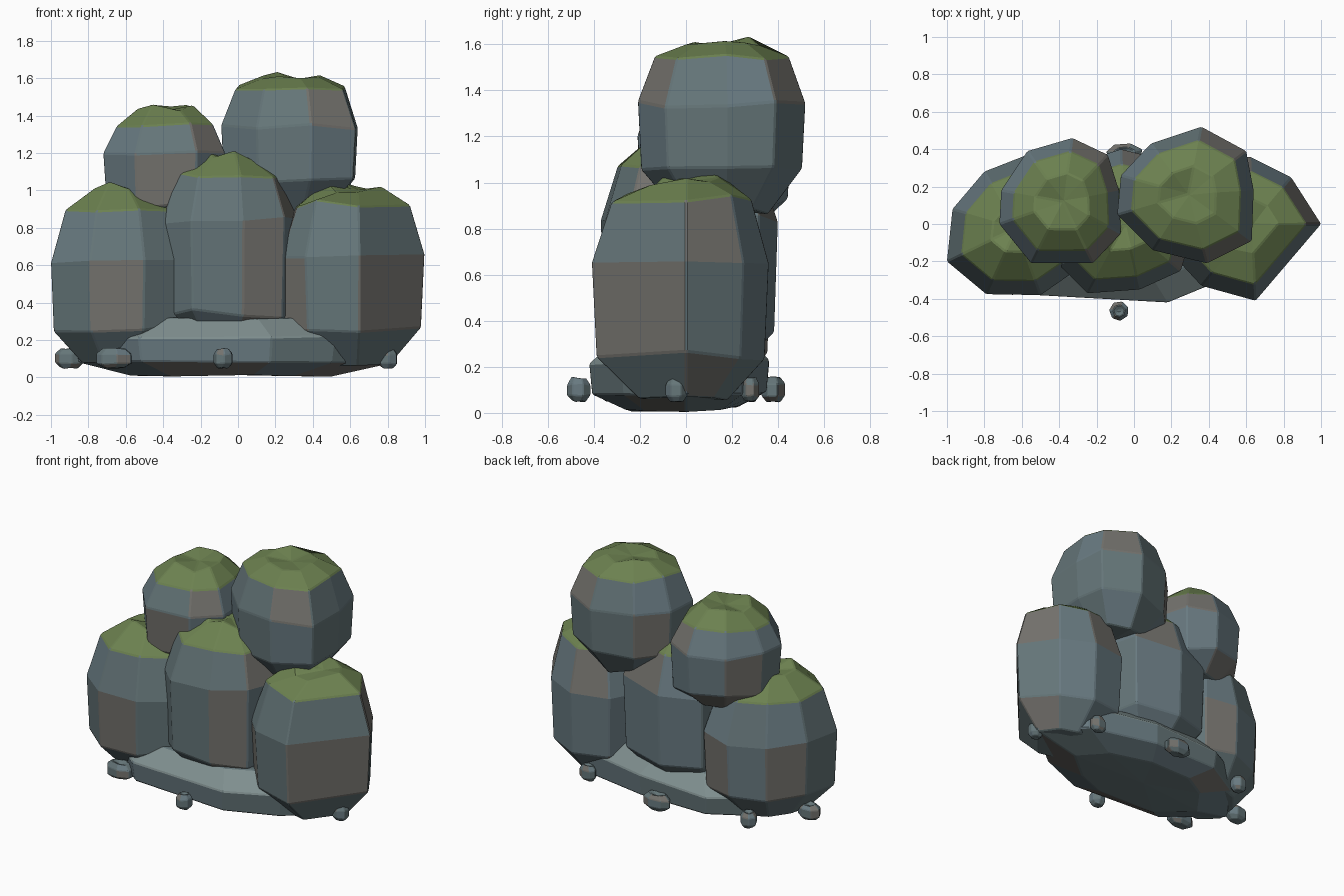
import bpy, bmesh, random
from math import sin, cos, tau

random.seed(4)


def material(name, rgb):
    m = bpy.data.materials.new(name)
    m.diffuse_color = (*rgb, 1)
    return m


MATS = [material("slate", (0.13, 0.18, 0.19)),
        material("blue_slate", (0.14, 0.195, 0.22)),
        material("brown_slate", (0.175, 0.17, 0.155)),
        material("moss", (0.15, 0.22, 0.08)),
        material("pale_slate", (0.21, 0.27, 0.27))]


def rock(name, centre, outline, levels, moss_from=None, bevel=0.007, pale_from=99):
    """Loft a plan outline through levels of (z, scale, z jitter); close both ends."""
    cx, cy = centre
    n = len(outline)
    bm = bmesh.new()
    rings = []
    for z, s, jit in levels:
        rings.append([bm.verts.new((cx + (x - cx) * s, cy + (y - cy) * s,
                                    z + random.uniform(-jit, jit)))
                      for x, y in outline])
    for k in range(len(rings) - 1):
        for i in range(n):
            j = (i + 1) % n
            f = bm.faces.new((rings[k][i], rings[k][j], rings[k + 1][j], rings[k + 1][i]))
            f.material_index = random.choice((0, 0, 1, 1, 2))
            if moss_from is not None and k >= moss_from:
                f.material_index = 3
            elif k >= pale_from:
                f.material_index = 4
    # fan caps
    for ring, dz, up in ((rings[0], 0.0, False), (rings[-1], -0.02, True)):
        z = sum(v.co.z for v in ring) / n + dz
        c = bm.verts.new((cx, cy, z))
        for i in range(n):
            f = bm.faces.new((ring[i], ring[(i + 1) % n], c))
            f.material_index = 3 if up and moss_from is not None else 0
    bmesh.ops.recalc_face_normals(bm, faces=bm.faces)
    me = bpy.data.meshes.new(name)
    bm.to_mesh(me)
    bm.free()
    for m in MATS:
        me.materials.append(m)
    ob = bpy.data.objects.new(name, me)
    bpy.context.collection.objects.link(ob)
    b = ob.modifiers.new("worn_edges", 'BEVEL')
    b.width, b.segments, b.limit_method = bevel, 1, 'ANGLE'
    b.angle_limit = 0.35
    return ob


# flat base slab
rock("base_slab", (-0.08, 0),
     [(-0.88, -0.08), (-0.53, -0.38), (0.18, -0.42), (0.52, -0.28), (0.86, 0.0),
      (0.60, 0.25), (0.1, 0.36), (-0.4, 0.36), (-0.68, 0.2)],
     [(0.016, 0.62, 0.014), (0.085, 0.97, 0.01), (0.22, 1.0, 0.015), (0.32, 0.72, 0.01)],
     pale_from=2)

# lower left boulder
rock("left_boulder", (-0.63, -0.02),
     [(-1.0, -0.2), (-0.79, -0.375), (-0.5, -0.38), (-0.27, -0.22), (-0.24, 0.1),
      (-0.35, 0.31), (-0.57, 0.37), (-0.80, 0.28), (-0.97, 0.08)],
     [(0.08, 0.55, 0.01), (0.27, 0.96, 0.03), (0.62, 1.0, 0.01),
      (0.89, 0.79, 0.01), (1.02, 0.36, 0.03)], 3)

# lower middle boulder
rock("middle_boulder", (-0.05, 0.0),
     [(-0.43, -0.03), (-0.40, -0.22), (-0.25, -0.37), (0.03, -0.35), (0.25, -0.25),
      (0.34, 0.05), (0.25, 0.32), (-0.07, 0.40), (-0.34, 0.31)],
     [(0.20, 0.58, 0.01), (0.34, 0.96, 0.03), (0.84, 1.0, 0.02),
      (1.08, 0.80, 0.02), (1.20, 0.38, 0.05)], 3)

# lower right boulder
rock("right_boulder", (0.63, 0.0),
     [(0.23, -0.19), (0.36, -0.33), (0.65, -0.41), (1.0, 0.0), (0.84, 0.25),
      (0.62, 0.36), (0.36, 0.31), (0.22, 0.05)],
     [(0.065, 0.5, 0.01), (0.25, 0.95, 0.03), (0.65, 1.0, 0.01),
      (0.93, 0.79, 0.025), (1.02, 0.38, 0.045)], 3)

# upper left boulder
rock("upper_left_boulder", (-0.38, 0.12),
     [(-0.72, 0.0), (-0.55, -0.21), (-0.22, -0.21), (-0.07, -0.05), (-0.08, 0.18),
      (-0.14, 0.37), (-0.33, 0.46), (-0.57, 0.39), (-0.71, 0.18)],
     [(0.80, 0.55, 0.01), (0.92, 0.95, 0.03), (1.2, 1.0, 0.01),
      (1.35, 0.79, 0.01), (1.44, 0.45, 0.025)], 3)

# upper right boulder
rock("upper_right_boulder", (0.29, 0.16),
     [(-0.09, 0.05), (0.10, -0.14), (0.39, -0.21), (0.63, -0.09), (0.64, 0.18),
      (0.60, 0.39), (0.36, 0.52), (0.09, 0.43), (-0.07, 0.26)],
     [(0.88, 0.55, 0.02), (1.06, 0.96, 0.02), (1.34, 1.0, 0.015),
      (1.55, 0.80, 0.015), (1.615, 0.42, 0.025)], 3)

# pebbles around the foot: x, y, half width, half depth
PEBBLES = [(-0.90, -0.04, 0.08, 0.055), (-0.66, -0.32, 0.10, 0.06), (-0.08, -0.465, 0.053, 0.053),
           (0.80, -0.04, 0.055, 0.05), (0.54, 0.28, 0.06, 0.04),
           (-0.05, 0.38, 0.10, 0.053), (-0.66, 0.27, 0.055, 0.05)]
for i, (x, y, rx, ry) in enumerate(PEBBLES):
    outline = [(x + rx * cos(tau * (k + 0.4) / 7), y + ry * sin(tau * (k + 0.4) / 7))
               for k in range(7)]
    rock(f"pebble_{i + 1}", (x, y), outline,
         [(0.05, 0.6, 0.005), (0.075, 1, 0.005), (0.125, 1, 0.005), (0.155, 0.6, 0.005)],
         bevel=0.004)
